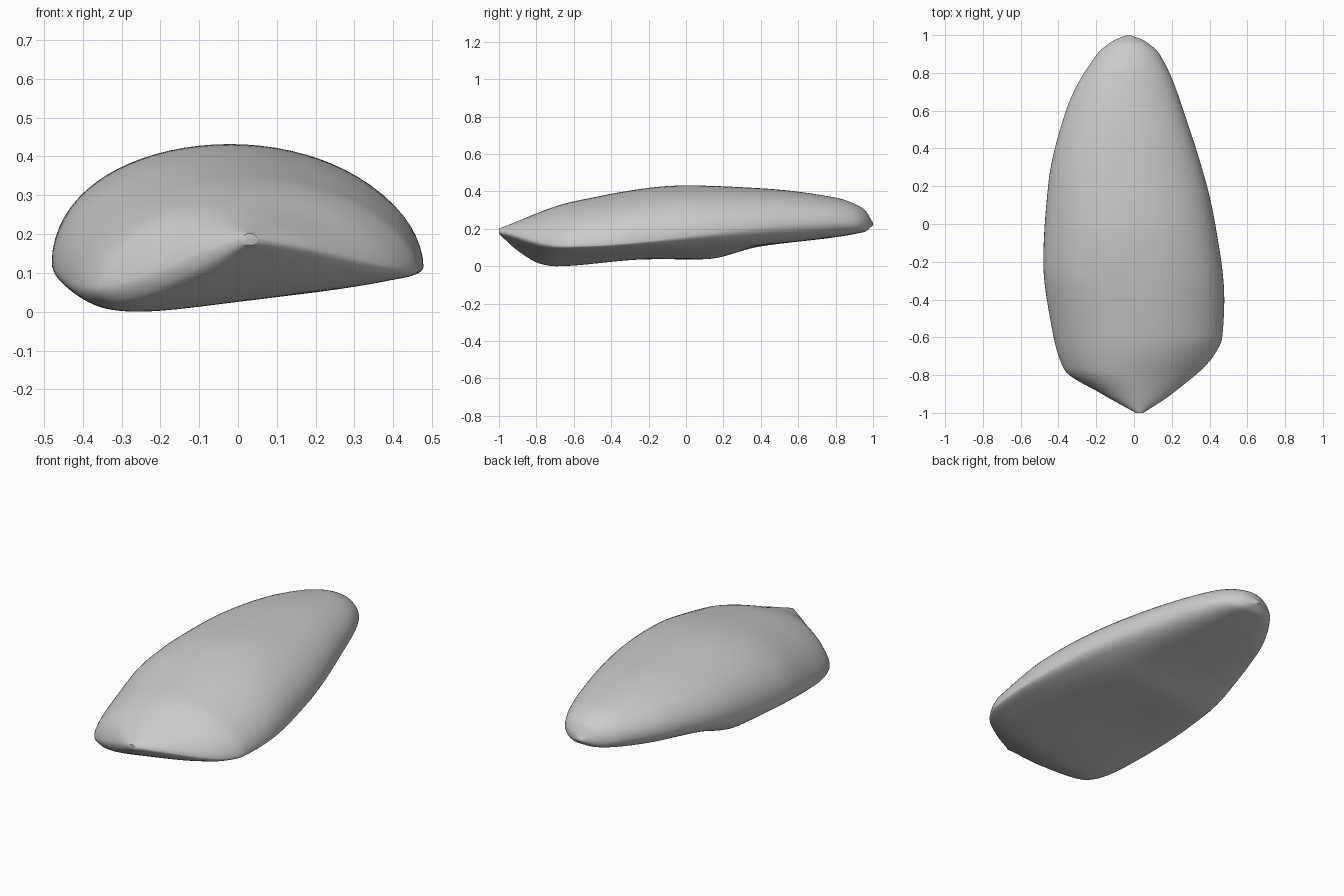
import bpy, bmesh, math

if "Cube" in bpy.data.objects:
    bpy.data.objects.remove(bpy.data.objects["Cube"])

# Guide curves along the length, as (y, value)
LEFT = [(-1, .01), (-.9, -.17), (-.77, -.37), (-.55, -.435), (-.2, -.48),
        (.2, -.455), (.6, -.36), (.9, -.195), (.97, -.11), (1, -.04)]
RIGHT = [(-1, .05), (-.9, .2), (-.7, .42), (-.6, .467), (-.4, .478),
         (0, .43), (.6, .262), (.9, .135), (.97, .055), (1, -.02)]
CROWN = [(-1, .22), (-.6, .365), (0, .45), (.4, .435), (.8, .385), (.95, .325), (1, .25)]
RIM_LEFT = [(-1, .205), (-.77, .08), (-.2, .145), (.8, .25), (1, .245)]
RIM_RIGHT = [(-1, .205), (-.65, .125), (.8, .25), (1, .245)]
BASE_LEFT = [(-1, .19), (-.9, .09), (-.77, .012), (-.7, 0), (-.2, .04),
             (.1, .035), (.4, .12), (.95, .2), (1, .237)]
BASE_RIGHT = [(-1, .19), (-.7, .09), (.1, .115), (.95, .2), (1, .237)]
RING = 72
SECTIONS = 90


def slope(pts, i):
    """Harmonic-mean slope, so a curve never overshoots its points."""
    def chord(j):
        return (pts[j + 1][1] - pts[j][1]) / (pts[j + 1][0] - pts[j][0])
    if i == 0:
        return chord(0)
    if i == len(pts) - 1:
        return chord(i - 1)
    a, b = chord(i - 1), chord(i)
    return 0 if a * b <= 0 else 2 * a * b / (a + b)


def at(pts, y):
    """Smooth value of a guide curve at y."""
    i = 0
    while i < len(pts) - 2 and y > pts[i + 1][0]:
        i += 1
    (ya, a), (yb, b) = pts[i], pts[i + 1]
    h = yb - ya
    t = (y - ya) / h
    s = t * t * (3 - 2 * t)
    return (a + (b - a) * s + h * t * (1 - t)
            * ((1 - t) * slope(pts, i) - t * slope(pts, i + 1)))


def section(y):
    """Domed crown over a flat, tilted underside with a tight rounded rim."""
    xl, xr, zl, zr, top, bl, br = [at(c, y) for c in (
        LEFT, RIGHT, RIM_LEFT, RIM_RIGHT, CROWN, BASE_LEFT, BASE_RIGHT)]
    power = 1 + .3 * min(1, max(0, -y - .3) * 2)
    pts = []
    for j in range(RING):
        a = math.tau * j / RING
        c, n = math.cos(a), math.sin(a)
        u = c if n >= 0 else math.copysign(abs(c) ** .5, c)
        f = (u + 1) / 2
        rim = zl + (zr - zl) * f
        if n >= 0:
            z = rim + (top - rim) * n ** power
        else:
            g = min(1, max(0, (u / .85 + 1) / 2))
            z = rim - (bl + (br - bl) * g - rim) * n
        pts.append((xl + (xr - xl) * f, y, z))
    return pts


# Stone body: loft the sections, packed closer at the tips, and close both ends
bm = bmesh.new()
rings = [[bm.verts.new(p) for p in section(-math.cos(math.pi * i / SECTIONS))]
         for i in range(SECTIONS + 1)]
for r0, r1 in zip(rings, rings[1:]):
    for j in range(RING):
        k = (j + 1) % RING
        bm.faces.new((r0[j], r0[k], r1[k], r1[j]))
bm.faces.new(rings[0])
bm.faces.new(rings[-1])
bmesh.ops.recalc_face_normals(bm, faces=bm.faces)

# Rest the stone on the ground
low = min(v.co.z for v in bm.verts)
bmesh.ops.translate(bm, verts=bm.verts, vec=(0, 0, -low))

mesh = bpy.data.meshes.new("stone")
bm.to_mesh(mesh)
bm.free()
stone = bpy.data.objects.new("stone", mesh)
bpy.context.collection.objects.link(stone)
bpy.context.view_layer.objects.active = stone
stone.select_set(True)
bpy.ops.object.shade_smooth_by_angle(angle=math.radians(40))
